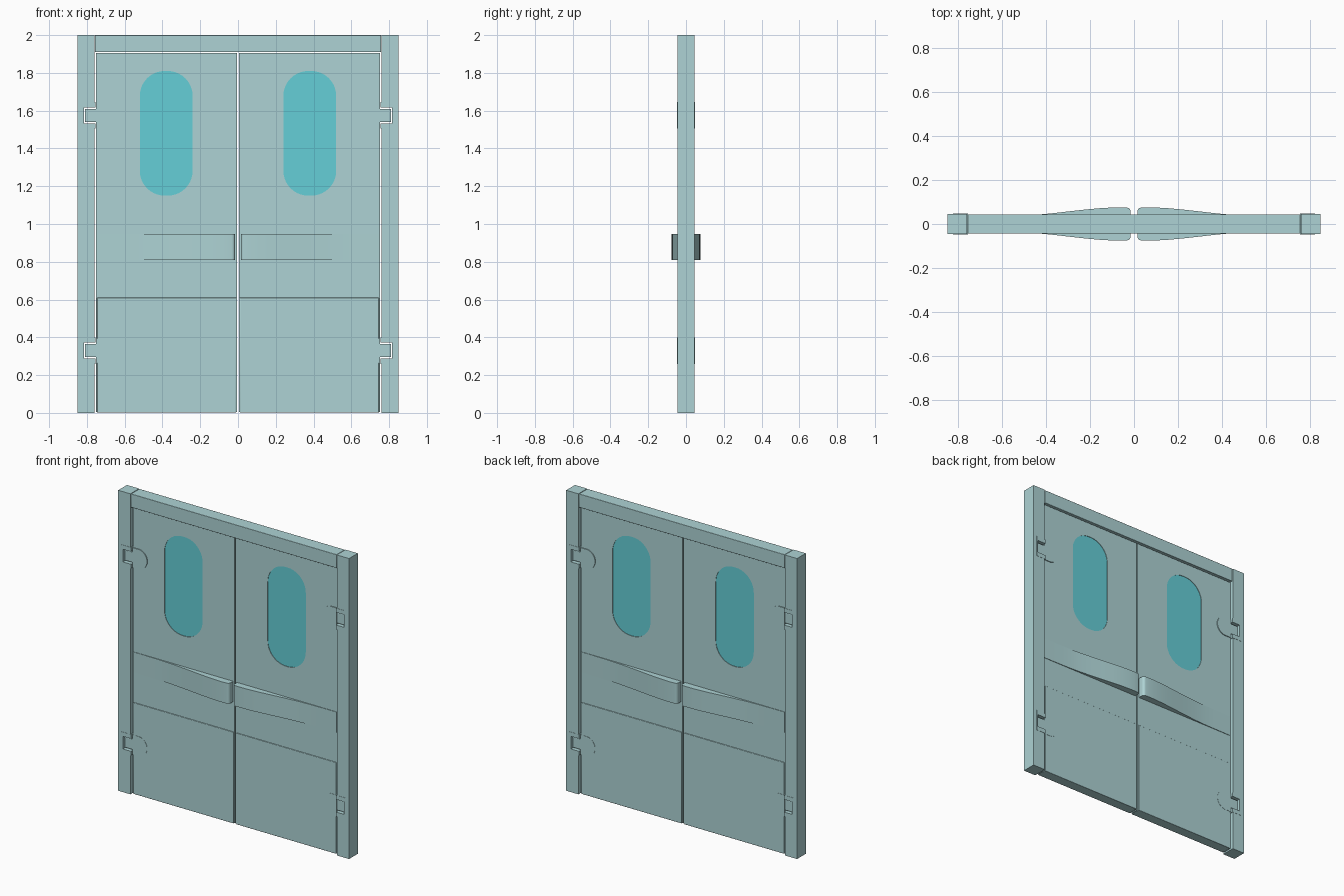
import bpy, bmesh, math
from mathutils import Matrix

if "Cube" in bpy.data.objects:
    bpy.data.objects.remove(bpy.data.objects["Cube"])


def material(name, rgb):
    m = bpy.data.materials.new(name)
    m.diffuse_color = (*rgb, 1)
    m.use_nodes = True
    m.node_tree.nodes["Principled BSDF"].inputs["Base Color"].default_value = m.diffuse_color
    return m


BODY = material("pale_teal", (0.42, 0.65, 0.66))
GLASS = material("cyan_glass", (0.13, 0.62, 0.68))


def prism(name, outlines, half, mat=BODY, s=1, upright=True, at=0.0, bevel=0.0):
    """Extrude closed outlines (inner ones become holes); upright: x,z outline, depth in y."""
    cu = bpy.data.curves.new(name, 'CURVE')
    cu.dimensions = '2D'
    cu.fill_mode = 'BOTH'
    cu.extrude = half
    for pts in outlines:
        sp = cu.splines.new('POLY')
        sp.points.add(len(pts) - 1)
        for p, (a, b) in zip(sp.points, pts):
            p.co = (s * a, b, 0, 1)
        sp.use_cyclic_u = True
    tmp = bpy.data.objects.new(name, cu)
    bpy.context.collection.objects.link(tmp)
    dg = bpy.context.evaluated_depsgraph_get()
    me = bpy.data.meshes.new_from_object(tmp.evaluated_get(dg))
    bpy.data.objects.remove(tmp)
    if upright:
        me.transform(Matrix.Translation((0, at, 0)) @ Matrix.Rotation(math.pi / 2, 4, 'X'))
    else:
        me.transform(Matrix.Translation((0, 0, at)))
    bm = bmesh.new()
    bm.from_mesh(me)
    bmesh.ops.remove_doubles(bm, verts=bm.verts, dist=1e-5)
    bmesh.ops.recalc_face_normals(bm, faces=bm.faces)
    bm.to_mesh(me)
    bm.free()
    me.materials.clear()
    me.materials.append(mat)
    ob = bpy.data.objects.new(name, me)
    bpy.context.collection.objects.link(ob)
    if bevel:
        b = ob.modifiers.new("edge", 'BEVEL')
        b.width, b.segments, b.limit_method = bevel, 2, 'ANGLE'
    bpy.ops.object.select_all(action='DESELECT')
    ob.select_set(True)
    bpy.context.view_layer.objects.active = ob
    bpy.ops.object.shade_smooth_by_angle(angle=math.radians(35))
    return ob


def rect(x0, x1, z0, z1):
    return [(x0, z0), (x1, z0), (x1, z1), (x0, z1)]


def arc(cx, cz, r, a0, a1, n=10):
    return [(cx + r * math.cos(math.radians(a0 + (a1 - a0) * i / n)),
             cz + r * math.sin(math.radians(a0 + (a1 - a0) * i / n))) for i in range(n + 1)]


def rounded(x0, x1, z0, z1, r):
    return (arc(x0 + r, z0 + r, r, 180, 270) + arc(x1 - r, z0 + r, r, 270, 360)
            + arc(x1 - r, z1 - r, r, 0, 90) + arc(x0 + r, z1 - r, r, 90, 180))


HINGES = (0.33, 1.575)

# Head of the frame
prism("frame_head", [rect(-0.757, 0.757, 1.91, 2.0)], 0.044, bevel=0.002)

for s, side in ((-1, "left"), (1, "right")):
    # Jamb with hinge notches
    jamb = [(0.85, 2.0), (0.76, 2.0)]
    for z in reversed(HINGES):
        jamb += [(0.76, z + 0.042), (0.818, z + 0.042), (0.818, z - 0.042), (0.76, z - 0.042)]
    jamb += [(0.76, 0), (0.85, 0)]
    prism(side + "_jamb", [jamb], 0.046, s=s)

    # Door leaf with rounded window opening
    window = rounded(0.24, 0.52, 1.15, 1.81, 0.132)
    prism(side + "_door_leaf", [rect(0.004, 0.753, 0.004, 1.905), window], 0.03, s=s)
    prism(side + "_window", [window], 0.027, GLASS, s=s)

    # Kick plate covering both faces
    prism(side + "_kick_plate", [rect(0.01, 0.746, 0.002, 0.61)], 0.034, s=s, bevel=0.002)

    # Bumpers: shallow at the hinge side, bulging at the meeting edge
    bulge = [(0.75, 0.033), (0.62, 0.034), (0.54, 0.0355), (0.47, 0.0395), (0.38, 0.048),
             (0.30, 0.057), (0.22, 0.066), (0.16, 0.0715), (0.10, 0.075), (0.06, 0.0755)]
    bulge += arc(0.033, 0.0565, 0.018, 90, 180, 6)
    bulge += [(0.015, 0.025), (0.75, 0.025)]
    for f, face in ((-1, "front"), (1, "back")):
        prism(f"{side}_{face}_bumper", [[(x, f * y) for x, y in bulge]], 0.068,
              s=s, upright=False, at=0.878)

    # Hinges: housing, arm and rounded leaf tab
    for z, level in zip(HINGES, ("lower", "upper")):
        tag = f"{side}_{level}_hinge"
        housing = [(0.755, z + 0.07), (0.825, z + 0.07), (0.825, z - 0.07), (0.755, z - 0.07),
                   (0.755, z - 0.042), (0.814, z - 0.042), (0.814, z + 0.042), (0.755, z + 0.042)]
        prism(tag + "_housing", [housing], 0.0475, s=s)
        prism(tag + "_arm", [rect(0.745, 0.81, z - 0.035, z + 0.035)], 0.034, s=s, bevel=0.002)
        tab = ([(0.752, z - 0.065), (0.752, z + 0.065)]
               + arc(0.71, z, 0.065, 90, 270, 20))
        prism(tag + "_tab", [tab], 0.0355, s=s)
